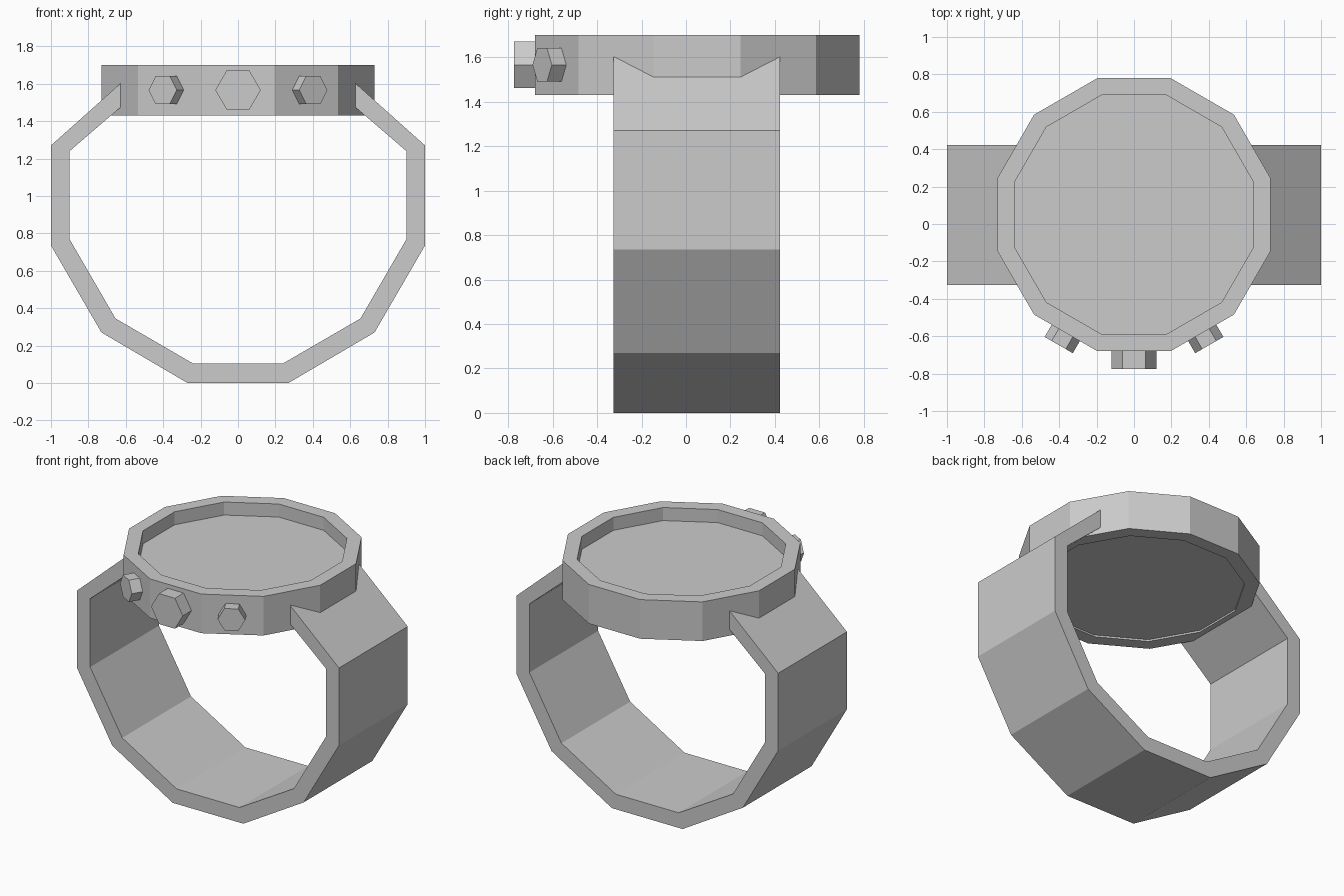
import bpy, bmesh, math
from mathutils import Matrix, Vector

if "Cube" in bpy.data.objects:
    bpy.data.objects.remove(bpy.data.objects["Cube"], do_unlink=True)

# Single grey material
GREY = (0.6, 0.6, 0.6, 1.0)
grey = bpy.data.materials.new("plain grey")
grey.use_nodes = True
grey.diffuse_color = GREY
grey.node_tree.nodes["Principled BSDF"].inputs["Base Color"].default_value = GREY

CENTER_Y = 0.05
SIDES = 12


def finish(bm, name):
    bmesh.ops.recalc_face_normals(bm, faces=bm.faces[:])
    mesh = bpy.data.meshes.new(name)
    bm.to_mesh(mesh)
    bm.free()
    mesh.materials.append(grey)
    obj = bpy.data.objects.new(name, mesh)
    bpy.context.collection.objects.link(obj)
    return obj


def loft(rings, name, closed_ends=True):
    """Join equal-length point rings with quads and cap both ends."""
    bm = bmesh.new()
    loops = [[bm.verts.new(p) for p in ring] for ring in rings]
    n = len(loops[0])
    for a, b in zip(loops, loops[1:]):
        for i in range(n):
            j = (i + 1) % n
            bm.faces.new((a[i], a[j], b[j], b[i]))
    if closed_ends:
        bm.faces.new(loops[0])
        bm.faces.new(loops[-1])
    return finish(bm, name)


def polygon_ring(apothem, z):
    r = apothem / math.cos(math.pi / SIDES)
    angles = [(i + 0.5) * math.tau / SIDES for i in range(SIDES)]
    return [(r * math.cos(a), CENTER_Y + r * math.sin(a), z) for a in angles]


# Case: recessed dial, raised rim, outer wall and slightly sunken back plate
case_profile = [(0.64, 1.61), (0.64, 1.70), (0.73, 1.70),
                (0.73, 1.43), (0.64, 1.43), (0.64, 1.442)]
loft([polygon_ring(a, z) for a, z in case_profile], "watch_case")

# Strap: open faceted band, half outline mirrored and swept along its width
outer = [(0.628, 1.602), (1.0, 1.27), (1.0, 0.735), (0.73, 0.27), (0.27, 0.0)]
inner = [(0.628, 1.474), (0.9, 1.24), (0.9, 0.768), (0.655, 0.345), (0.24, 0.104)]


def full(half):
    return half + [(-x, z) for x, z in reversed(half)]


bm = bmesh.new()
rows = []
for (ox, oz), (ix, iz) in zip(full(outer), full(inner)):
    rows.append([bm.verts.new(p) for p in
                 ((ox, -0.327, oz), (ox, 0.423, oz), (ix, 0.423, iz), (ix, -0.327, iz))])
for a, b in zip(rows, rows[1:]):
    for i in range(4):
        j = (i + 1) % 4
        bm.faces.new((a[i], a[j], b[j], b[i]))
bm.faces.new(rows[0])
bm.faces.new(rows[-1])
finish(bm, "strap")


# Hexagonal buttons pointing outward from the front facets of the case
def button(name, angle, radius, reach):
    start = 0.70
    bm = bmesh.new()
    bmesh.ops.create_cone(bm, cap_ends=True, segments=6, radius1=radius,
                          radius2=radius, depth=reach - start)
    # Put a hexagon corner on the sideways axis, then face the button to the front
    corner = max(bm.verts, key=lambda v: v.co.x).co
    spin = Matrix.Rotation(-math.atan2(corner.y, corner.x), 4, "Z")
    move = Matrix.Translation(Vector((0, -(start + reach) / 2, 0)))
    place = Matrix.Translation(Vector((0, CENTER_Y, 1.566)))
    turn = Matrix.Rotation(angle, 4, "Z")
    bm.transform(place @ turn @ move @ Matrix.Rotation(math.pi / 2, 4, "X") @ spin)
    finish(bm, name)


button("main_button", 0, 0.125 * 0.97, 0.825)
for side, sign in (("left", 1), ("right", -1)):
    button(side + "_button", sign * math.pi / 6, 0.087, 0.805)
